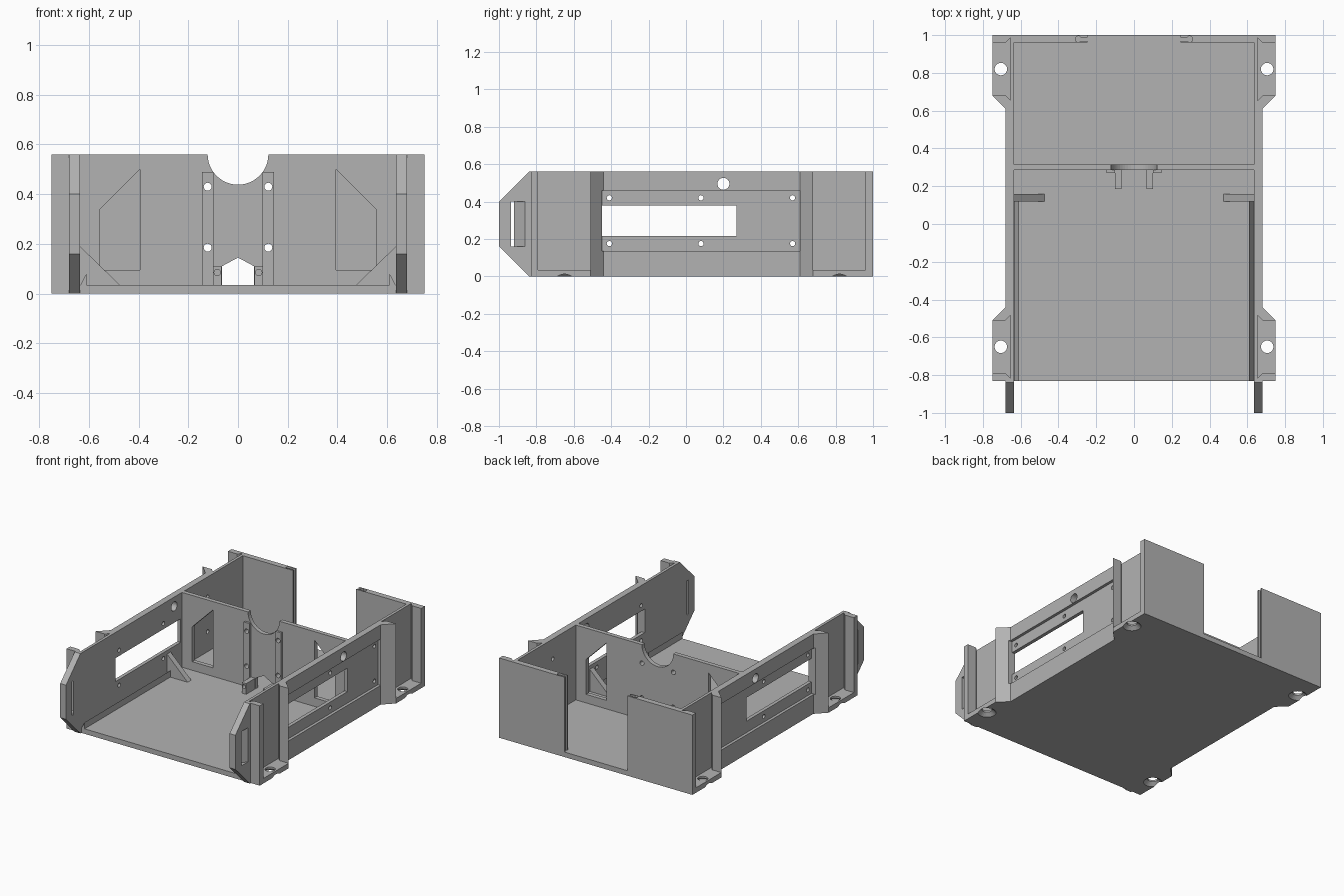
import bpy, bmesh, math

cube = bpy.data.objects.get("Cube")
if cube:
    bpy.data.objects.remove(cube, do_unlink=True)

grey = bpy.data.materials.new("matte_grey")
grey.use_nodes = True
colour = (0.45, 0.45, 0.45, 1)
grey.diffuse_color = colour
grey.node_tree.nodes["Principled BSDF"].inputs["Base Color"].default_value = colour

H, FLOOR = 0.56, 0.035


def place(axis, u, v, w):
    return {"x": (w, u, v), "y": (u, w, v), "z": (u, v, w)}[axis]


def prism(name, axis, pts, a, b):
    """Extrude a flat outline along an axis from a to b."""
    bm = bmesh.new()
    face = bm.faces.new([bm.verts.new(place(axis, u, v, a)) for u, v in pts])
    out = bmesh.ops.extrude_face_region(bm, geom=[face])
    move = place(axis, 0, 0, b - a)
    bmesh.ops.translate(bm, vec=move, verts=[g for g in out["geom"] if isinstance(g, bmesh.types.BMVert)])
    bmesh.ops.recalc_face_normals(bm, faces=bm.faces)
    mesh = bpy.data.meshes.new(name)
    bm.to_mesh(mesh)
    bm.free()
    mesh.materials.append(grey)
    obj = bpy.data.objects.new(name, mesh)
    bpy.context.collection.objects.link(obj)
    return obj


def rect(u0, u1, v0, v1):
    return [(u0, v0), (u1, v0), (u1, v1), (u0, v1)]


def circle(u, v, r, n=24):
    return [(u + r * math.cos(math.tau * i / n), v + r * math.sin(math.tau * i / n)) for i in range(n)]


def cone(u, v, r0, r1, z0, z1):
    obj = prism("countersink_cutter", "z", circle(u, v, r0), z0, z1)
    for vert in obj.data.vertices:
        if vert.co.z > (z0 + z1) / 2:
            vert.co.x = u + (vert.co.x - u) * r1 / r0
            vert.co.y = v + (vert.co.y - v) * r1 / r0
    return obj


def combine(obj, others, operation="DIFFERENCE"):
    """Apply booleans, then remove the helper solids."""
    for other in others:
        mod = obj.modifiers.new("boolean", "BOOLEAN")
        mod.operation, mod.object, mod.solver = operation, other, "EXACT"
    bake(obj)
    for other in others:
        bpy.data.objects.remove(other, do_unlink=True)


def bake(obj):
    graph = bpy.context.evaluated_depsgraph_get()
    graph.update()
    mesh = bpy.data.meshes.new_from_object(obj.evaluated_get(graph))
    obj.modifiers.clear()
    obj.data = mesh


def mirror(obj):
    mod = obj.modifiers.new("mirror", "MIRROR")
    mod.use_mirror_merge = False
    bake(obj)


# Floor
prism("floor_plate", "z", rect(-0.64, 0.64, -0.83, 1.0), 0, FLOOR)

# Side wall with pointed front end, then the mounting ears
wall = prism("side_walls", "x",
             [(-0.84, 0), (1, 0), (1, H), (-0.84, H), (-1, 0.4), (-1, 0.16)], 0.635, 0.68)


def ends(pts):
    """The same plan outline at the back and flipped at the front."""
    return pts, [(x, 0.17 - y) for x, y in pts]


ears = [prism("ear", "z", p, 0, H) for p in
        ends([(0.65, 1), (0.75, 1), (0.75, 0.68), (0.68, 0.61), (0.65, 0.61)])]
combine(wall, ears, "UNION")

# Ear pockets, screw holes and countersinks
cutters = [prism("pocket_cutter", "z", p, FLOOR, 0.7) for p in
           ends([(0.8, 0.96), (0.68, 0.96), (0.655, 0.985), (0.655, 0.655), (0.68, 0.68), (0.8, 0.68)])]
for y in (0.82, -0.65):
    cutters.append(prism("screw_cutter", "z", circle(0.705, y, 0.033), -0.1, 0.1))
    cutters.append(cone(0.705, y, 0.063, 0.03, -0.003, 0.025))

# Recessed band, window and holes in the side wall
cutters.append(prism("band_cutter", "x", rect(-0.45, 0.61, 0.135, 0.46), 0.66, 0.8))
cutters.append(prism("window_cutter", "x", rect(-0.45, 0.27, 0.215, 0.38), 0.5, 0.8))
cutters.append(prism("cable_cutter", "x", circle(0.2, 0.495, 0.032), 0.5, 0.8))
for y in (-0.41, 0.08, 0.57):
    for z in (0.175, 0.42):
        cutters.append(prism("pin_cutter", "x", circle(y, z, 0.014, 16), 0.5, 0.8))

# Tapered slot in the pointed front end
cutters.append(prism("slot_cutter", "z",
                     [(0.63, -0.935), (0.69, -0.935), (0.69, -0.847), (0.63, -0.927)], 0.16, 0.4))
combine(wall, cutters)
mirror(wall)

# Lips along the floor and corner gussets
mirror(prism("floor_lips", "y", [(0.61, 0.03), (0.61, 0.08), (0.636, 0.03)], -0.83, 0.12))
mirror(prism("gussets", "y", [(0.475, FLOOR), (0.64, FLOOR), (0.64, 0.195)], 0.12, 0.16))

# Cross wall with raised strips
cross = prism("cross_wall", "y", rect(-0.64, 0.64, 0.03, H), 0.285, 0.315)
strips = [prism("strip", "y", rect(x - 0.0225, x + 0.0225, 0.03, 0.49), 0.27, 0.3) for x in (-0.122, 0.122)]
combine(cross, strips, "UNION")
cutters = [prism("notch_cutter", "y", circle(0, H, 0.122, 48), 0.2, 0.4),
           prism("arch_cutter", "y",
                 [(-0.065, FLOOR), (0.065, FLOOR), (0.065, 0.11), (0, 0.145), (-0.065, 0.11)], 0.2, 0.4)]
for s in (-1, 1):
    cutters.append(prism("opening_cutter", "y",
                         [(s * 0.555, 0.095), (s * 0.395, 0.095), (s * 0.395, 0.5), (s * 0.555, 0.34)], 0.2, 0.4))
    for z in (0.185, 0.43):
        cutters.append(prism("hole_cutter", "y", circle(s * 0.122, z, 0.016, 16), 0.2, 0.4))
combine(cross, cutters)

# Small drilled posts beside the arch
posts = prism("arch_posts", "y", rect(0.066, 0.1, 0.03, 0.11), 0.185, 0.287)
combine(posts, [prism("post_cutter", "y", circle(0.083, 0.085, 0.013, 16), 0.1, 0.25)])
mirror(posts)

# Back panels with keyhole grooves on the inner edges
back = prism("back_panels", "z", rect(0.245, 0.64, 0.96, 1.0), 0.03, H)
combine(back, [prism("groove_cutter", "z", rect(0.2, 0.29, 0.97, 0.988), FLOOR, 0.7),
               prism("keyhole_cutter", "z", circle(0.295, 0.979, 0.016, 16), FLOOR, 0.7)])
mirror(back)
